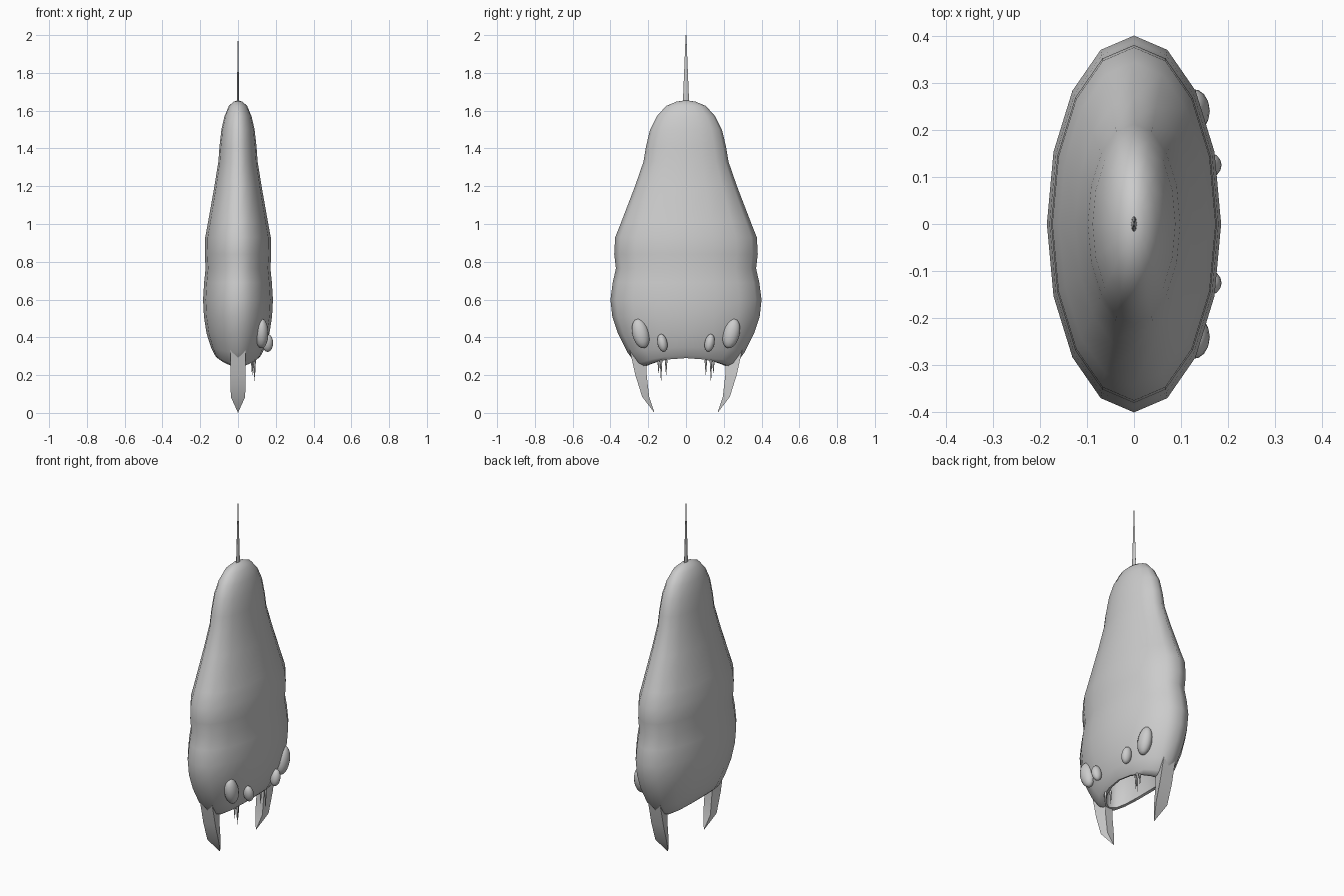
import bpy, bmesh, math
from mathutils import Matrix, Vector

old = bpy.data.objects.get("Cube")
if old:
    bpy.data.objects.remove(old, do_unlink=True)

grey = bpy.data.materials.new("plain grey")
grey.use_nodes = True
grey.diffuse_color = (0.6, 0.6, 0.6, 1)
grey.node_tree.nodes["Principled BSDF"].inputs["Base Color"].default_value = (0.6, 0.6, 0.6, 1)

SEGMENTS = 16
FLATTEN = 0.4625  # width of the body across x relative to y


def finish(name, bm, angle=None):
    bmesh.ops.recalc_face_normals(bm, faces=bm.faces)
    mesh = bpy.data.meshes.new(name)
    bm.to_mesh(mesh)
    bm.free()
    mesh.materials.append(grey)
    obj = bpy.data.objects.new(name, mesh)
    bpy.context.collection.objects.link(obj)
    if angle:
        bpy.ops.object.select_all(action='DESELECT')
        obj.select_set(True)
        bpy.context.view_layer.objects.active = obj
        bpy.ops.object.shade_smooth_by_angle(angle=math.radians(angle))
    return obj


def bridge(bm, rings):
    for a, b in zip(rings, rings[1:]):
        n = len(a)
        for i in range(n):
            bm.faces.new((a[i], a[(i + 1) % n], b[(i + 1) % n], b[i]))


# Body: flattened lathe with an arched lower rim and a hollow mouth
profile = [(0.1, 0.5), (0.2, 0.4), (0.205, 0.25), (0.235, 0.245), (0.265, 0.26),
           (0.31, 0.32), (0.36, 0.42), (0.39, 0.51), (0.4, 0.6), (0.388, 0.69),
           (0.371, 0.765), (0.38, 0.84), (0.375, 0.93), (0.343, 1.01), (0.27, 1.2),
           (0.225, 1.33), (0.212, 1.41), (0.19, 1.5), (0.155, 1.57), (0.105, 1.625),
           (0.05, 1.648)]
bm = bmesh.new()
rings = []
for radius, height in profile:
    ring = []
    for i in range(SEGMENTS):
        a = 2 * math.pi * i / SEGMENTS
        arch = 0.045 * math.cos(a) ** 2 * max(0, min(1, (0.42 - height) / 0.16))
        ring.append(bm.verts.new((FLATTEN * radius * math.cos(a),
                                  radius * math.sin(a), height + arch)))
    rings.append(ring)
bridge(bm, rings)
bm.faces.new(rings[0])
crown = bm.verts.new((0, 0, 1.655))
for i in range(SEGMENTS):
    bm.faces.new((rings[-1][i], rings[-1][(i + 1) % SEGMENTS], crown))
finish("body", bm, 50)


def spike(name, base, length, radius, squash=1.0, up=1):
    bm = bmesh.new()
    bmesh.ops.create_cone(bm, cap_ends=True, segments=8, radius1=radius,
                          radius2=radius * 0.12, depth=length)
    bmesh.ops.translate(bm, verts=bm.verts, vec=(0, 0, length / 2))
    bmesh.ops.transform(bm, verts=bm.verts, matrix=Matrix.Translation(base)
                        @ Matrix.Diagonal((squash, 1, up, 1)))
    return finish(name, bm, 50)


spike("top_spike", (0, 0, 1.63), 0.37, 0.017, squash=0.4)


# Eyes: tilted ellipsoids on the +x face
def eye(name, place, size, tilt):
    bm = bmesh.new()
    bmesh.ops.create_uvsphere(bm, u_segments=16, v_segments=10, radius=1)
    bmesh.ops.transform(bm, verts=bm.verts, matrix=Matrix.Translation(place)
                        @ Matrix.Rotation(tilt, 4, 'X')
                        @ Matrix.Diagonal((*size, 1)))
    finish(name, bm, 60)


# Fangs: flat outer face, narrower inner face, curving in to a point
def fang(name, side):
    sections = [(0.3, 0.23, 0.04, 0.34), (0.288, 0.21, 0.04, 0.29),
                (0.268, 0.208, 0.04, 0.2), (0.232, 0.195, 0.038, 0.085)]
    bm = bmesh.new()
    rings = []
    for outer, inner, half, z in sections:
        corners = ((-half, outer), (half, outer), (half * 0.6, inner), (-half * 0.6, inner))
        rings.append([bm.verts.new((x, side * y, z)) for x, y in corners])
    bridge(bm, rings)
    bm.faces.new(rings[0])
    tip = bm.verts.new((0, side * 0.167, 0))
    for i in range(4):
        bm.faces.new((rings[-1][i], rings[-1][(i + 1) % 4], tip))
    finish(name, bm, 25)


for side, word in ((-1, "front"), (1, "back")):
    eye(f"{word}_large_eye", (0.125, side * 0.24, 0.42), (0.036, 0.044, 0.08), -side * 0.25)
    eye(f"{word}_small_eye", (0.157, side * 0.125, 0.37), (0.029, 0.026, 0.048), -side * 0.2)
    fang(f"{word}_fang", side)
    # Thin teeth hanging from the rim below the eyes
    for n, (x, y, length) in enumerate(((0.075, 0.105, 0.08), (0.088, 0.132, 0.11),
                                        (0.08, 0.145, 0.07))):
        spike(f"{word}_tooth_{n + 1}", (x, side * y, 0.28), length, 0.007, up=-1)
